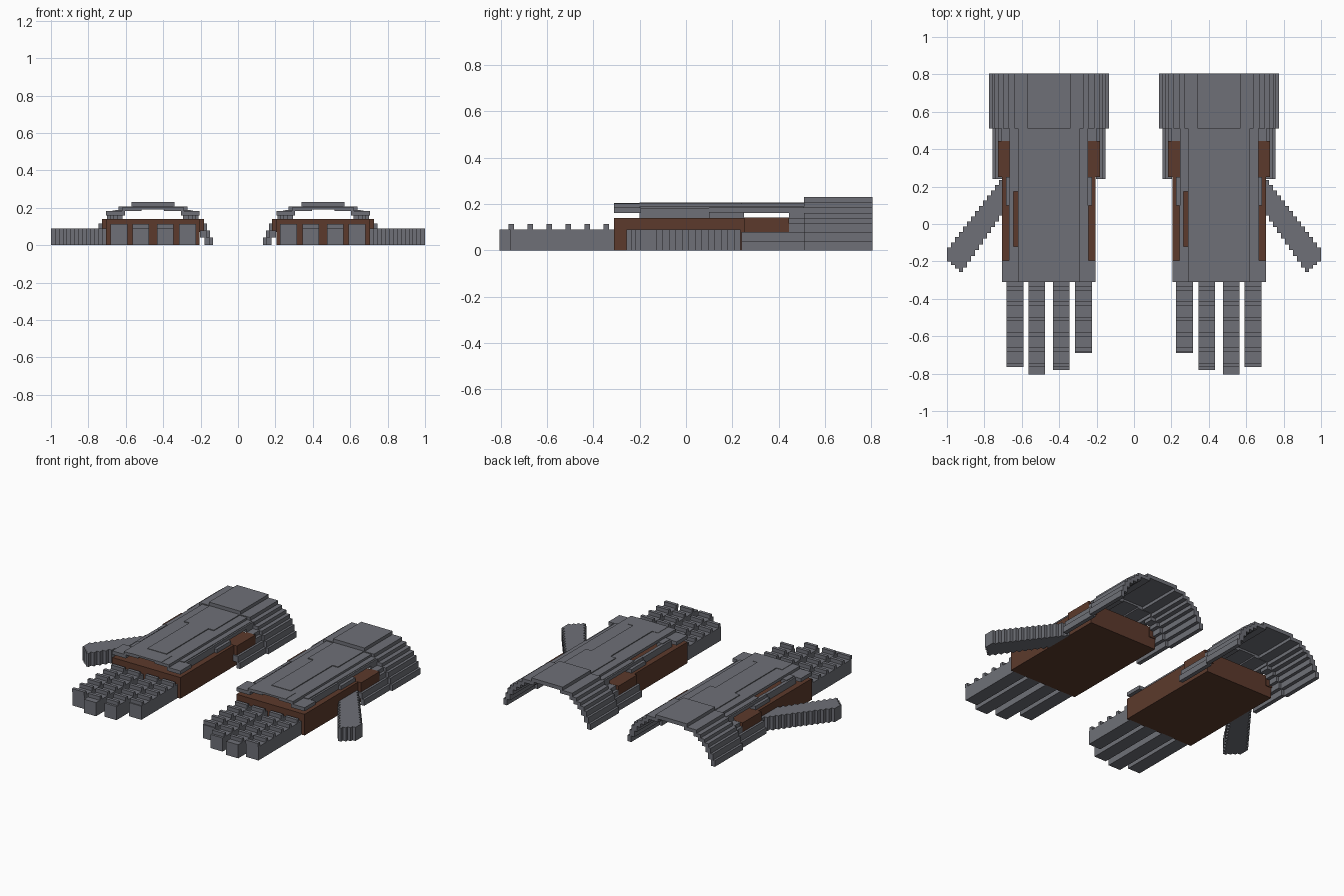
import bpy, bmesh

cube = bpy.data.objects.get("Cube")
if cube:
    bpy.data.objects.remove(cube)


def material(name, rgb):
    m = bpy.data.materials.new(name)
    m.use_nodes = True
    m.diffuse_color = (*rgb, 1)
    m.node_tree.nodes["Principled BSDF"].inputs["Base Color"].default_value = (*rgb, 1)
    return m


STEEL = material("steel grey", (0.158, 0.163, 0.185))
LEATHER = material("brown leather", (0.107, 0.042, 0.025))


def blocks(name, boxes, mat, origin_x, flip=1):
    """One object from boxes (x0, x1, y0, y1, z0, z1), x measured from the hand centre."""
    bm = bmesh.new()
    for x0, x1, y0, y1, z0, z1 in boxes:
        verts = bmesh.ops.create_cube(bm, size=1)["verts"]
        for v in verts:
            v.co.x = origin_x + flip * (x0 + (x1 - x0) * (v.co.x + 0.5))
            v.co.y = y0 + (y1 - y0) * (v.co.y + 0.5)
            v.co.z = z0 + (z1 - z0) * (v.co.z + 0.5)
    bmesh.ops.recalc_face_normals(bm, faces=bm.faces)
    mesh = bpy.data.meshes.new(name)
    bm.to_mesh(mesh)
    bm.free()
    mesh.materials.append(mat)
    bpy.context.collection.objects.link(bpy.data.objects.new(name, mesh))


def both(boxes):
    """Repeat boxes on the other side of the hand."""
    return boxes + [(-b[1], -b[0], *b[2:]) for b in boxes]


# Stepped arch: inner offset, outer offset, bottom, top
ARCH = [(0.095, 0.185, 0.185, 0.208), (0.165, 0.215, 0.162, 0.185),
        (0.195, 0.245, 0.14, 0.162), (0.225, 0.272, 0.115, 0.14),
        (0.25, 0.29, 0.08, 0.115), (0.27, 0.305, 0.04, 0.08),
        (0.293, 0.32, 0, 0.04)]

# Finger: inner side, outer side, tip
FINGERS = {"little_finger": (-0.23, -0.14, -0.69), "ring_finger": (-0.11, -0.022, -0.78),
           "middle_finger": (0.022, 0.11, -0.805), "index_finger": (0.137, 0.227, -0.76)}


def thumb_columns(count=14):
    columns = []
    width = 0.3 / count
    for i in range(count):
        t = (i + 0.5) / count
        top = 0.25 - 0.39 * t
        bottom = 0.06 - 0.43 * t if t < 0.74 else -0.26 + 0.27 * (t - 0.74)
        x = 0.245 + i * width
        columns.append((x, x + width, bottom, top, 0, 0.09))
    return columns


def gauntlet(side, s):
    cx = 0.455 * s

    # Leather palm and wrist blocks
    blocks(side + "_palm", [(-0.25, 0.25, -0.31, 0.44, 0, 0.14)], LEATHER, cx)
    blocks(side + "_wrist_pads", both([(0.205, 0.272, 0.25, 0.445, 0.07, 0.141)]), LEATHER, cx)

    # Ribbed fingers
    for name, (a, b, tip) in FINGERS.items():
        parts = [(a, b, tip, -0.305, 0, 0.09)]
        for k in range(6):
            y = -0.765 + 0.082 * k
            if y >= tip - 0.005:
                parts.append((a, b, y, y + 0.022, 0.09, 0.114))
        blocks(side + "_" + name, parts, STEEL, cx, s)

    # Thumb in stepped slats
    blocks(side + "_thumb", thumb_columns(), STEEL, cx, s)

    # Flared cuff
    cuff = both([(i, o, 0.51, 0.805, z0, z1) for i, o, z0, z1 in ARCH])
    cuff.append((-0.115, 0.115, 0.51, 0.805, 0.205, 0.23))
    blocks(side + "_cuff", cuff, STEEL, cx)

    # Wrist guard stepping in under the cuff
    guard = []
    for i, o, z0, z1 in ARCH[2:]:
        start = 0.445 if 0.07 < z0 < 0.14 else 0.24
        if z0 >= 0.14:
            i, o = 0.18, 0.225
            z1, start = 0.165, 0.445
        guard.append((i - 0.018, o - 0.018, start, 0.51, z0, z1))
    blocks(side + "_wrist_guard", both(guard), STEEL, cx)

    # Back plate: raised spine, frame beside it, wide knuckle plate
    spine = [(-0.07, 0.07, -0.2, 0.24, 0.192, 0.207),
             (-0.11, 0.11, 0.24, 0.51, 0.192, 0.207),
             (-0.11, 0.11, -0.31, -0.2, 0.192, 0.204)]
    frame = both([(0.06, 0.165, -0.31, 0.51, 0.183, 0.202)])
    blocks(side + "_back_plate", spine + frame, STEEL, cx)
    blocks(side + "_knuckle_plate", both([(0.15, 0.25, -0.31, -0.195, 0.16, 0.184)]), STEEL, cx)

    # Side strips, with a slot left open on one side
    strips = both([(0.19, 0.212, -0.2, 0.1, 0.14, 0.183),
                   (0.19, 0.23, 0.1, 0.25, 0.14, 0.165),
                   (0.17, 0.21, 0.1, 0.51, 0.162, 0.185)])
    strips[-1] = (-0.21, -0.19, 0.1, 0.51, 0.162, 0.185)
    strips += [(0.155, 0.2, -0.2, 0.51, 0.162, 0.188),
               (-0.2, -0.155, -0.2, -0.12, 0.162, 0.188),
               (-0.2, -0.155, 0.175, 0.51, 0.162, 0.188)]
    blocks(side + "_side_strips", strips, STEEL, cx)


gauntlet("left", 1)
gauntlet("right", -1)
